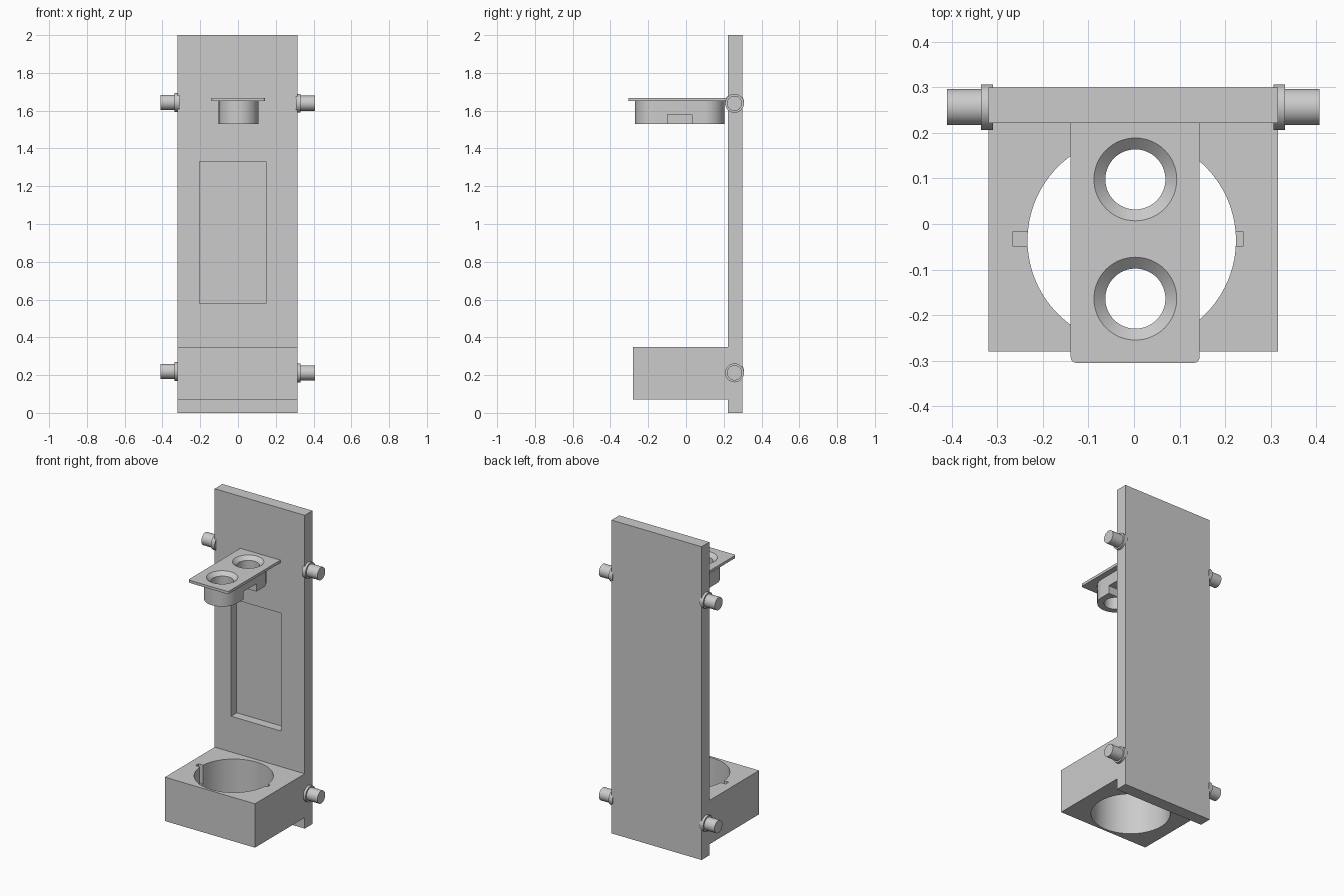
import bpy, bmesh, math
from mathutils import Matrix, Vector

if "Cube" in bpy.data.objects:
    bpy.data.objects.remove(bpy.data.objects["Cube"])


def finish(name, bm):
    bmesh.ops.recalc_face_normals(bm, faces=bm.faces)
    mesh = bpy.data.meshes.new(name)
    bm.to_mesh(mesh)
    bm.free()
    ob = bpy.data.objects.new(name, mesh)
    bpy.context.collection.objects.link(ob)
    return ob


def prism(name, pts, vec):
    """Extrude a closed outline of 3D points along vec."""
    bm = bmesh.new()
    face = bm.faces.new([bm.verts.new(p) for p in pts])
    res = bmesh.ops.extrude_face_region(bm, geom=[face])
    verts = [g for g in res["geom"] if isinstance(g, bmesh.types.BMVert)]
    bmesh.ops.translate(bm, verts=verts, vec=Vector(vec))
    return finish(name, bm)


def box(name, x, y, z):
    pts = [(x[0], y[0], z[0]), (x[1], y[0], z[0]), (x[1], y[1], z[0]), (x[0], y[1], z[0])]
    return prism(name, pts, (0, 0, z[1] - z[0]))


def lathe(name, profile, origin, axis=(0, 0, 1), n=64):
    """Closed solid of revolution from (radius, height) pairs."""
    bm = bmesh.new()
    rings = [[bm.verts.new((r * math.cos(2 * math.pi * i / n), r * math.sin(2 * math.pi * i / n), h))
              for i in range(n)] for r, h in profile]
    for a, b in zip(rings, rings[1:]):
        for i in range(n):
            bm.faces.new((a[i], a[(i + 1) % n], b[(i + 1) % n], b[i]))
    bm.faces.new(rings[0])
    bm.faces.new(rings[-1])
    rot = Vector(axis).to_track_quat('Z', 'Y').to_matrix().to_4x4()
    bm.transform(Matrix.Translation(origin) @ rot)
    return finish(name, bm)


def activate(ob):
    bpy.ops.object.select_all(action='DESELECT')
    ob.select_set(True)
    bpy.context.view_layer.objects.active = ob


def boolean(ob, tool, op='DIFFERENCE'):
    activate(ob)
    mod = ob.modifiers.new("bool", 'BOOLEAN')
    mod.operation, mod.solver, mod.object = op, 'EXACT', tool
    bpy.ops.object.modifier_apply(modifier=mod.name)
    bpy.data.objects.remove(tool)


def smooth(ob):
    activate(ob)
    bpy.ops.object.shade_smooth_by_angle(angle=math.radians(30))


XL, XR = -0.32, 0.316
YF, YB = 0.222, 0.30

# Back panel and bottom block as one stepped side profile
side = [(YF, 0), (YB, 0), (YB, 2), (YF, 2), (YF, 0.35), (-0.28, 0.35), (-0.28, 0.07), (YF, 0.07)]
body = prism("back_panel_with_cup_block", [(XL, y, z) for y, z in side], (XR - XL, 0, 0))

# Rectangular recess in the panel front
boolean(body, box("recess_cutter", (-0.205, 0.148), (0.15, 0.28), (0.578, 1.33)))

# Large round hole and its two shallow key slots
boolean(body, lathe("hole_cutter", [(0.229, 0), (0.229, 0.5)], (-0.005, -0.036, -0.03), n=96))
boolean(body, box("slot_cutter", (-0.267, -0.15), (-0.048, -0.018), (0.23, 0.4)))
boolean(body, box("slot_cutter", (0.15, 0.241), (-0.048, -0.018), (0.23, 0.4)))
smooth(body)

# Upper holder: thin tray with rounded front corners
r = 0.012
x0, x1, y0 = -0.139, 0.144, -0.305
outline = [(x1, YF), (x0, YF)]
for cx, start in ((x0 + r, 180), (x1 - r, 270)):
    for k in range(5):
        a = math.radians(start + 22.5 * k)
        outline.append((cx + r * math.cos(a), y0 + r + r * math.sin(a)))
holder = prism("upper_holder", [(x, y, 1.651) for x, y in outline], (0, 0, 0.017))

# Rounded body under the tray
CX, CUPS, R = 0.003, (-0.164, 0.098), 0.105
stadium = []
for cy, start in ((CUPS[1], 0), (CUPS[0], 180)):
    for k in range(33):
        a = math.radians(start + 180 * k / 32)
        stadium.append((CX + R * math.cos(a), cy + R * math.sin(a), 1.53))
boolean(holder, prism("holder_body", stadium, (0, 0, 0.125)), 'UNION')

# Countersunk cup holes and the side notch between them
for cy in CUPS:
    boolean(holder, lathe("cup_cutter", [(0.066, 1.5), (0.066, 1.645), (0.091, 1.668), (0.091, 1.7)],
                          (CX, cy, 0)))
boolean(holder, box("notch_cutter", (0.03, 0.2), (-0.098, 0.032), (1.5, 1.58)))
smooth(holder)

# Four side pegs with collars
for name, s, x, tip, z in (("upper_left_peg", -1, XL, 0.091, 1.644), ("upper_right_peg", 1, XR, 0.092, 1.639),
                           ("lower_left_peg", -1, XL, 0.089, 0.22), ("lower_right_peg", 1, XR, 0.092, 0.212)):
    peg = lathe(name, [(0.05, -0.01), (0.05, 0.016), (0.04, 0.016), (0.04, tip)],
                (x, 0.257, z), axis=(s, 0, 0), n=48)
    smooth(peg)
